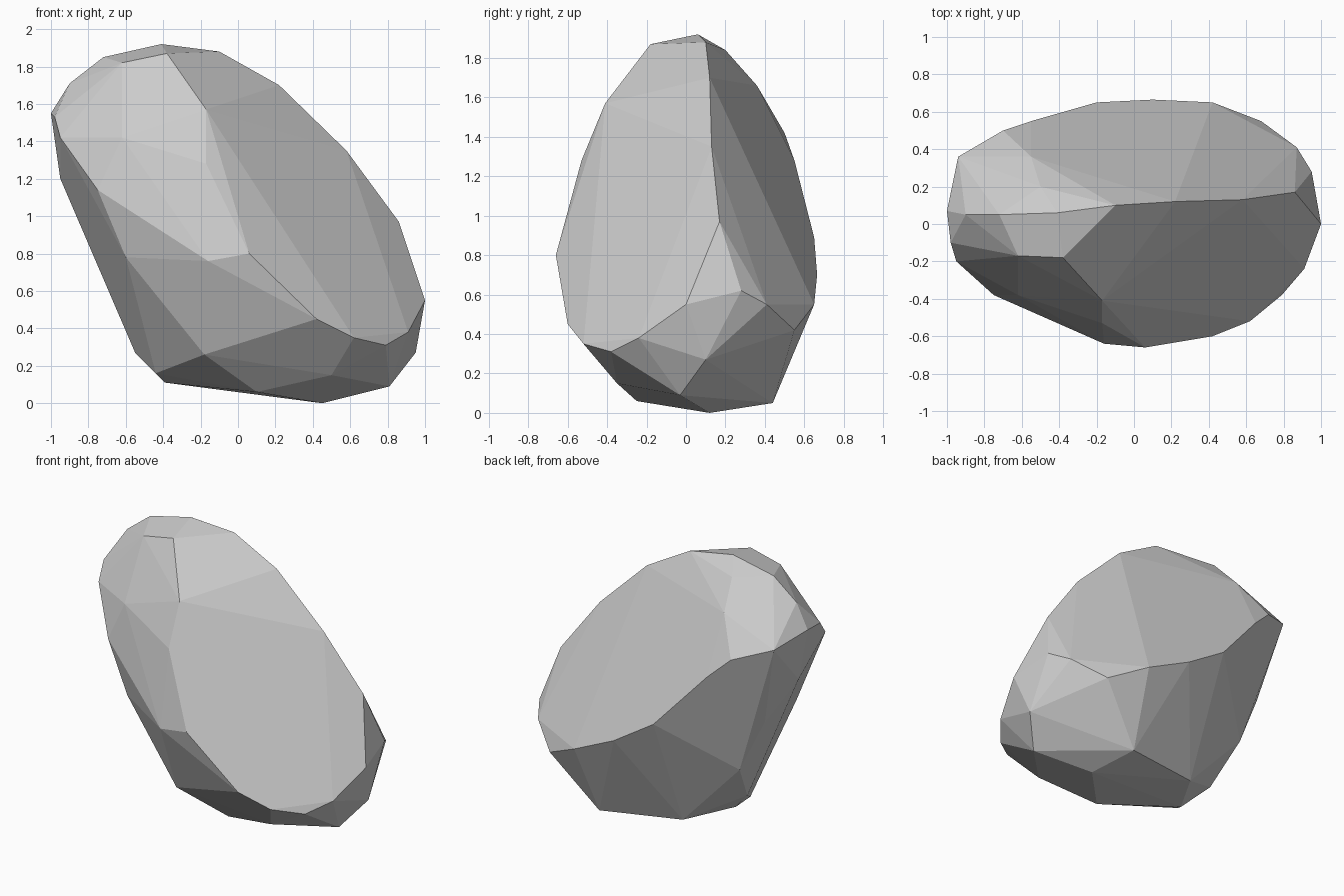
import bpy, bmesh

# A leaning faceted boulder: the convex skin over a few ridge lines
crown = [(-1, .07, 1.55), (-.98, -.1, 1.53), (-.9, .05, 1.71), (-.72, .05, 1.85),
         (-.41, .06, 1.92), (-.38, -.18, 1.87), (-.62, -.17, 1.82),
         (-.1, .1, 1.88), (-.5, .2, 1.84), (-.55, .36, 1.66), (-.94, .36, 1.5)]

upper_ridge = [(.22, .12, 1.7), (.58, .13, 1.35), (.86, .17, .97)]

front_ridge = [(-.95, -.2, 1.42), (-.62, -.38, 1.42), (-.17, -.53, 1.28), (-.75, -.38, 1.14),
               (-.17, -.41, 1.57), (.06, -.66, .8), (-.16, -.64, .76), (-.6, -.38, .78),
               (.42, -.6, .45), (.62, -.52, .35), (.79, -.38, .31)]

back_ridge = [(-.7, .5, 1.42), (-.55, .55, 1.28), (-.2, .65, .89), (.1, .665, .7),
              (.42, .65, .55), (.68, .55, .42), (.87, .41, .55), (.95, .28, .62)]

toe = [(1, .0, .55), (.91, -.24, .38), (.95, .1, .27), (.81, -.03, .09)]

base = [(.45, .12, 0), (.37, .44, .05), (-.2, .32, .09), (-.39, 0, .11), (-.44, -.09, .16),
        (-.55, .1, .27), (-.63, .3, .55), (-.8, .26, .92), (-.95, .1, 1.2),
        (-.18, -.43, .26), (.5, -.35, .15), (.1, -.25, .06)]

bm = bmesh.new()
for ridge in (crown, upper_ridge, front_ridge, back_ridge, toe, base):
    for p in ridge:
        bm.verts.new(p)
bmesh.ops.convex_hull(bm, input=bm.verts[:])
loose = [v for v in bm.verts if not v.link_faces]
bmesh.ops.delete(bm, geom=loose, context='VERTS')

# Merge nearly coplanar triangles into broad flat facets
bmesh.ops.dissolve_limit(bm, angle_limit=0.06, verts=bm.verts[:], edges=bm.edges[:])
bmesh.ops.recalc_face_normals(bm, faces=bm.faces[:])

mesh = bpy.data.meshes.new("boulder")
bm.to_mesh(mesh)
bm.free()
boulder = bpy.data.objects.new("boulder", mesh)
bpy.context.collection.objects.link(boulder)
